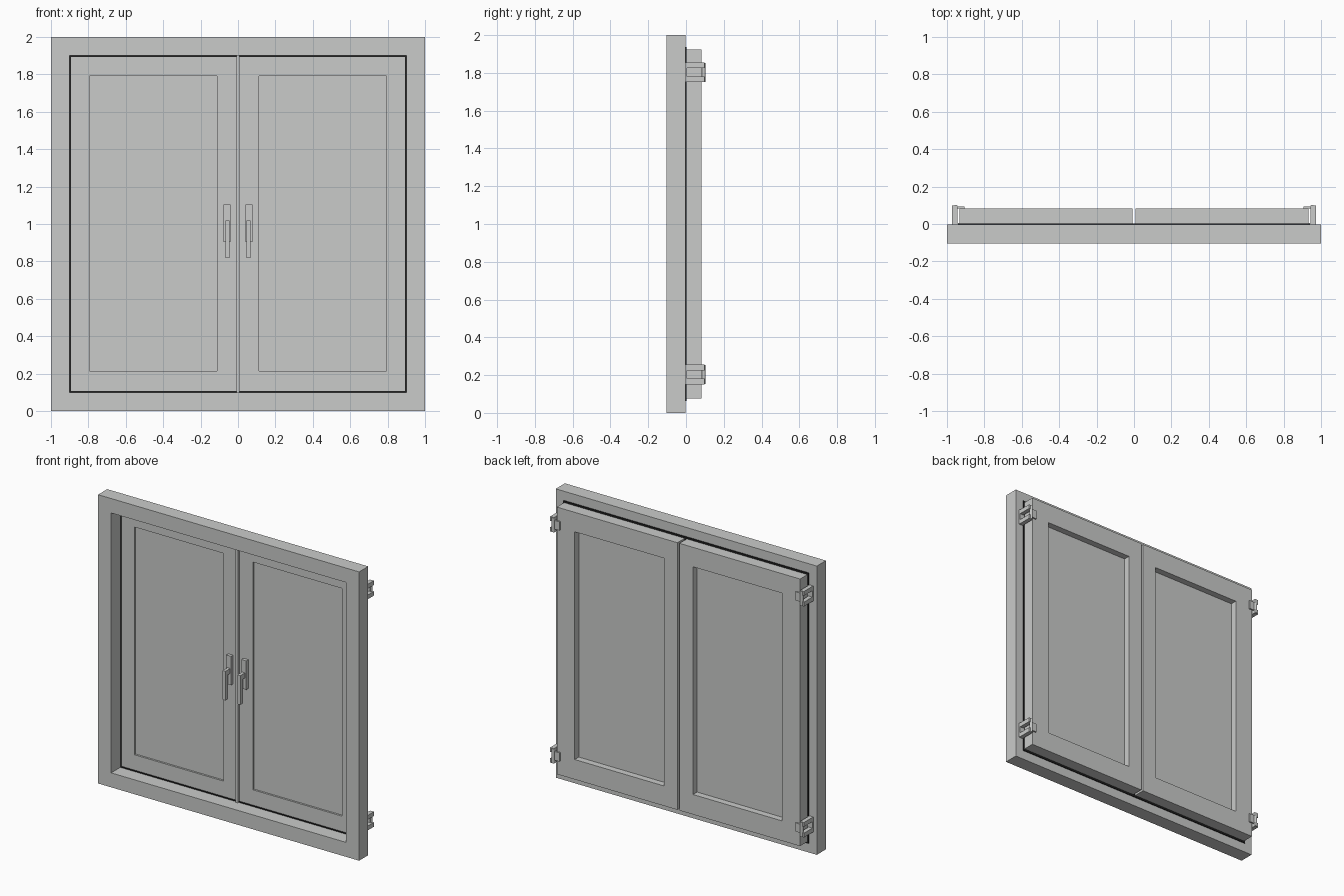
import bpy, bmesh, math

if "Cube" in bpy.data.objects:
    bpy.data.objects.remove(bpy.data.objects["Cube"])


def material(name, rgb):
    m = bpy.data.materials.new(name)
    m.diffuse_color = (*rgb, 1)
    m.use_nodes = True
    m.node_tree.nodes["Principled BSDF"].inputs["Base Color"].default_value = m.diffuse_color
    return m


GREY = material("light grey", (0.59, 0.60, 0.59))
BLACK = material("black rubber", (0.015, 0.015, 0.015))


def finish(name, bm, mat):
    bmesh.ops.recalc_face_normals(bm, faces=bm.faces)
    me = bpy.data.meshes.new(name)
    bm.to_mesh(me)
    bm.free()
    me.materials.append(mat)
    ob = bpy.data.objects.new(name, me)
    bpy.context.collection.objects.link(ob)
    return ob


def box(name, x, y, z, mat=GREY):
    """Box from (min, max) pairs, in any order."""
    bm = bmesh.new()
    bmesh.ops.create_cube(bm, size=1)
    for v in bm.verts:
        v.co = [sum(r) / 2 + c * abs(r[1] - r[0]) for r, c in zip((x, y, z), v.co)]
    return finish(name, bm, mat)


def ring(name, outer, inner, y, mat=GREY):
    """Rectangular frame; outer and inner are (x0, x1, z0, z1)."""
    bm = bmesh.new()

    def loop(r, yy):
        return [bm.verts.new((a, yy, b)) for a, b in
                ((r[0], r[2]), (r[1], r[2]), (r[1], r[3]), (r[0], r[3]))]

    loops = [loop(outer, y[0]), loop(outer, y[1]), loop(inner, y[1]), loop(inner, y[0])]
    for k in range(4):
        a, b = loops[k], loops[(k + 1) % 4]
        for i in range(4):
            j = (i + 1) % 4
            bm.faces.new((a[i], a[j], b[j], b[i]))
    return finish(name, bm, mat)


Y0, YS, YB = -0.103, 0.003, 0.083   # frame front, sash front, sash back

# fixed outer frame and rubber seal between frame and sashes
ring("outer_frame", (-1, 1, 0, 2), (-0.9, 0.9, 0.1, 1.9), (Y0, -0.003))
ring("rubber_seal", (-0.94, 0.94, 0.063, 1.937), (-0.893, 0.893, 0.107, 1.893),
     (-0.003, YS), BLACK)
# slim strip covering the meeting gap
box("meeting_strip", (-0.008, 0.008), (-0.014, YS), (0.1, 1.9))

for s, side in ((-1, "left"), (1, "right")):
    def mx(a, b):
        return tuple(sorted((s * a, s * b)))

    # sash with recessed pane
    ring(side + "_sash", (*mx(0.008, 0.932), 0.075, 1.925),
         (*mx(0.112, 0.795), 0.213, 1.79), (YS, YB))
    box(side + "_pane", mx(0.11, 0.797), (0.016, 0.038), (0.211, 1.792))

    # handle: back plate, stem and lever
    box(side + "_handle_plate", mx(0.04, 0.077), (-0.02, YS), (0.905, 1.105))
    box(side + "_handle_stem", mx(0.046, 0.067), (-0.05, -0.02), (0.985, 1.02))
    box(side + "_handle_lever", mx(0.045, 0.068), (-0.072, -0.045), (0.818, 1.02))

    # hinges: frame plate, two arms, sash leaf, pin
    for z, level in ((0.203, "lower"), (1.803, "upper")):
        n = f"{side}_{level}_hinge"
        box(n + "_base", mx(0.937, 0.974), (-0.003, 0.006), (z - 0.052, z + 0.052))
        for d, t in ((-1, "bottom"), (1, "top")):
            box(f"{n}_{t}_arm", mx(0.943, 0.972), (0.004, 0.098),
                sorted((z + d * 0.022, z + d * 0.052)))
        box(n + "_leaf", mx(0.905, 0.955), (YB, 0.093), (z - 0.03, z + 0.03))
        bm = bmesh.new()
        bmesh.ops.create_cone(bm, cap_ends=True, segments=12, radius1=0.01,
                              radius2=0.01, depth=0.1)
        for v in bm.verts:
            v.co.x += s * 0.952
            v.co.y += 0.093
            v.co.z += z
        finish(n + "_pin", bm, GREY)
